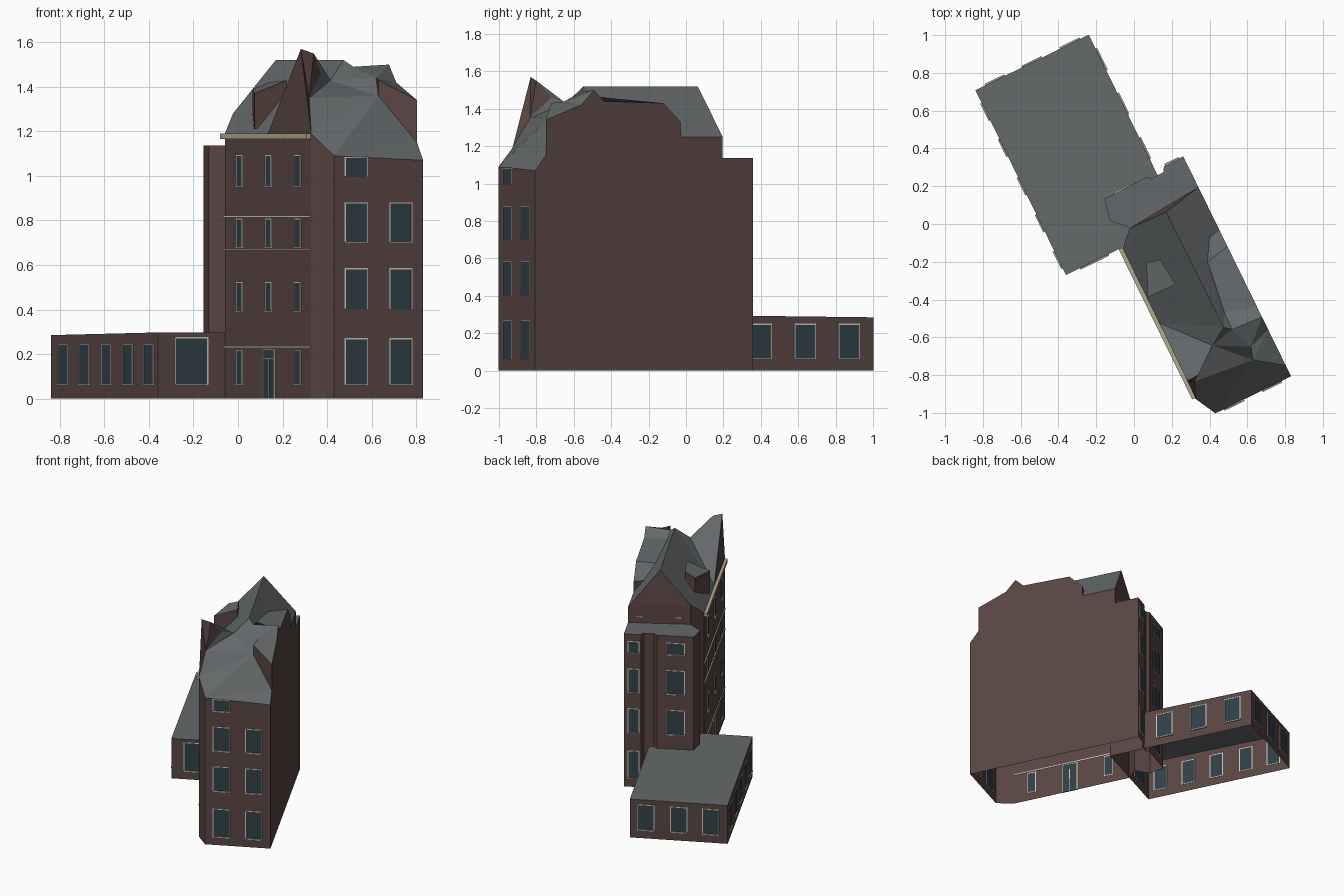
import bpy, bmesh, math
from mathutils import Matrix, Vector

if "Cube" in bpy.data.objects:
    bpy.data.objects.remove(bpy.data.objects["Cube"])

# the whole building is drawn in its own axes, then turned on the plot
TURN = Matrix.Rotation(math.atan2(0.44, 0.898), 4, 'Z')


def material(name, rgb):
    m = bpy.data.materials.new(name)
    m.diffuse_color = (*rgb, 1)
    m.use_nodes = True
    m.node_tree.nodes["Principled BSDF"].inputs["Base Color"].default_value = m.diffuse_color
    return m


BRICK = material("brick", (0.10, 0.06, 0.055))
SLATE = material("slate", (0.13, 0.14, 0.145))
GLASS = material("glass", (0.03, 0.05, 0.065))
TRIM = material("trim", (0.6, 0.57, 0.5))
STONE = material("stone", (0.45, 0.40, 0.28))


def finish(bm, name, mats, shell=False):
    if shell:
        bmesh.ops.remove_doubles(bm, verts=bm.verts, dist=0.0005)
        bmesh.ops.triangulate(bm, faces=[f for f in bm.faces if len(f.verts) > 4])
    bmesh.ops.recalc_face_normals(bm, faces=bm.faces)
    bm.transform(TURN)
    me = bpy.data.meshes.new(name)
    bm.to_mesh(me)
    bm.free()
    for m in mats:
        me.materials.append(m)
    ob = bpy.data.objects.new(name, me)
    bpy.context.collection.objects.link(ob)
    return ob


def face(bm, pts, mat=0):
    bm.faces.new([bm.verts.new(p) for p in pts]).material_index = mat


def strip(bm, pts, base=0.0):
    # vertical walls under a chain of top points
    for a, b in zip(pts, pts[1:]):
        face(bm, [(a[0], a[1], base), (b[0], b[1], base), b, a])


def box(bm, lo, hi):
    size = [h - l for l, h in zip(lo, hi)]
    mid = [(h + l) / 2 for l, h in zip(lo, hi)]
    bmesh.ops.create_cube(bm, size=1, matrix=Matrix.Translation(mid) @ Matrix.Diagonal((*size, 1)))


# ---- tower: key points of eaves, gables and ridge
E1, E2, E3 = (-.11, -.09, 1.19), (-.11, -.53, 1.19), (-.113, -.978, 1.19)
P1, P2 = (-.112, -.87, 1.57), (-.047, -.868, 1.55)
G0, R1, R2, G3 = (-.03, -.01, 1.28), (.18, -.018, 1.52), (.185, -.70, 1.52), (.392, .026, 1.25)
C, B, S = (-.054, -1.09, 1.09), (.392, -1.09, 1.07), (.392, -1.027, 1.15)
H1, H2, V = (-.08, -.89, 1.35), (.016, -.81, 1.46), (.09, -.76, 1.43)
K0, K1, K2, T = (.249, -.924, 1.36), (.249, -.924, 1.43), (.27, -.856, 1.44), (.22, -.73, 1.49)
W1, W2, W3, W4 = (.392, -1.027, 1.34), (.392, -.815, 1.42), (.392, -.74, 1.50), (.392, -.68, 1.44)
W5, W6, W7 = (.392, -.325, 1.43), (.392, -.225, 1.33), (.392, -.225, 1.25)
M, N, O = (.224, -.633, 1.463), (.262, -.35, 1.415), (.328, -.239, 1.33)


def at(p, z):
    return (p[0], p[1], z)


bm = bmesh.new()
# left street wall with its tall gable, chamfered corner, front wall
face(bm, [at(E1, 0), at(E3, 0), E3, P1, E2, E1])
strip(bm, [E3, C, B])
# blind right wall with stepped skyline
face(bm, [at(B, 0), B, S, W1, W2, W3, W4, W5, W6, W7, G3, at(G3, 0)])
# upper back gable and splayed corner
face(bm, [at(G3, 1.1), G3, R1, G0, at(G0, 1.1)])
strip(bm, [G0, E1])
# dormer cheeks
face(bm, [E3, P1, P2, H2, H1])
face(bm, [S, W1, K1, K0])
face(bm, [K0, K1, K2])
face(bm, [W7, W6, O])
# roof planes
for pts in ([E1, G0, R1, R2, V, E2], [E2, V, P2, P1], [P2, V, H2],
            [C, B, S, K0, K2, T, R2, V, H2, H1, E3],
            [W1, K1, K2, T, W3, W2], [T, W3, W4, M], [M, W4, W5, N],
            [N, W5, W6, O], [R2, T, M], [R1, R2, M, N, O, W7, G3]):
    face(bm, pts, 1)
finish(bm, "tower", [BRICK, SLATE], True)

# ---- lower rear bay with flat roof
bay = [(-.03, -.01), (-.108, .075), (-.082, .187), (.168, .195), (.19, .175),
       (.26, .178), (.276, .203), (.392, .207), (.392, .026)]
bm = bmesh.new()
top = [(x, y, 1.136) for x, y in bay]
strip(bm, top)
face(bm, top, 1)
finish(bm, "rear_bay", [BRICK, SLATE], True)

# ---- small shed dormer on the left slope
bm = bmesh.new()
top = [(-.105, -.381, 1.37), (-.03, -.21, 1.39), (.042, -.232, 1.42), (.057, -.384, 1.43)]
strip(bm, top + top[:1], 1.21)
face(bm, top, 1)
finish(bm, "shed_dormer", [BRICK, SLATE], True)

# ---- low annex
AX0, AX1, AY0, AY1 = -.442, .226, -.084, 1.005
bm = bmesh.new()
top = [(AX0, AY0, .297), (AX1, AY0, .297), (AX1, AY1, .285), (AX0, AY1, .285)]
strip(bm, top + top[:1])
face(bm, top, 1)
finish(bm, "annex", [BRICK, SLATE], True)

# ---- windows: (outward direction, wall position, centre along wall, width, z0, z1)
rows = [(.065, .265), (.405, .58), (.705, .875), (1.0, 1.08)]
wins = []
for i, (z0, z1) in enumerate(rows):                       # front wall
    wins.append(('-y', -1.09, .056, .105, z0, z1))
    if i < 3:
        wins.append(('-y', -1.09, .278, .105, z0, z1))
    wins.append(('+y', .206, .325, .07, z0, z1))          # rear bay
    wins.append(('+y', .191, .04, .115, z0, z1))
for i, (z0, z1) in enumerate([(.065, .215), (.395, .52), (.68, .805), (.955, 1.09)]):
    for q in (-.247, -.543, -.838):                       # left street wall
        if i or q != -.543:
            wins.append(('-x', -.112, q, .055, z0, z1))
wins += [('+y', .012, .33, .07, 1.185, 1.215), ('+y', -.01, .09, .11, 1.185, 1.215)]
wins += [('-x', AX0, q, .09, .065, .24) for q in (.88, .667, .44, .223, .007)]
wins += [('+x', AX1, q, .115, .065, .245) for q in (.335, .597, .859)]
wins += [('+y', AY1, p, .105, .065, .245) for p in (.116, -.108, -.326)]
wins += [('-y', AY0, -.275, .156, .065, .27)]

panes, frames = bmesh.new(), bmesh.new()


def on_wall(bm, side, pos, a0, a1, z0, z1, depth):
    s = 1 if side[0] == '+' else -1
    d0, d1 = sorted((pos - s * .003, pos + s * depth))
    if side[1] == 'x':
        box(bm, (d0, a0, z0), (d1, a1, z1))
    else:
        box(bm, (a0, d0, z0), (a1, d1, z1))


def add_window(side, pos, c, w, z0, z1, t=.006):
    a0, a1 = c - w / 2, c + w / 2
    on_wall(panes, side, pos, a0, a1, z0, z1, .002)
    on_wall(frames, side, pos, a0 - t, a0, z0, z1, .004)
    on_wall(frames, side, pos, a1, a1 + t, z0, z1, .004)
    on_wall(frames, side, pos, a0 - t, a1 + t, z1, z1 + t, .004)
    on_wall(frames, side, pos, a0 - t, a1 + t, z0 - t, z0, .009)


for w in wins:
    add_window(*w)

# ---- street door with transom and centre post
on_wall(panes, '-x', -.112, -.60, -.49, 0, .22, .002)
for a0, a1, z0, z1 in ((-.605, -.598, 0, .22), (-.492, -.485, 0, .22), (-.548, -.542, 0, .18),
                       (-.605, -.485, .215, .222), (-.605, -.485, .176, .182)):
    on_wall(frames, '-x', -.112, a0, a1, z0, z1, .006)
finish(panes, "window_panes", [GLASS])
finish(frames, "window_frames", [TRIM])

# ---- string courses and cornice on the street wall
bm = bmesh.new()
for z in (.232, .668, .818):
    on_wall(bm, '-x', -.112, -.975, -.09, z - .004, z + .004, .006)
finish(bm, "string_courses", [TRIM])
bm = bmesh.new()
on_wall(bm, '-x', -.112, -.97, -.085, 1.165, 1.19, .02)
finish(bm, "cornice", [STONE])
